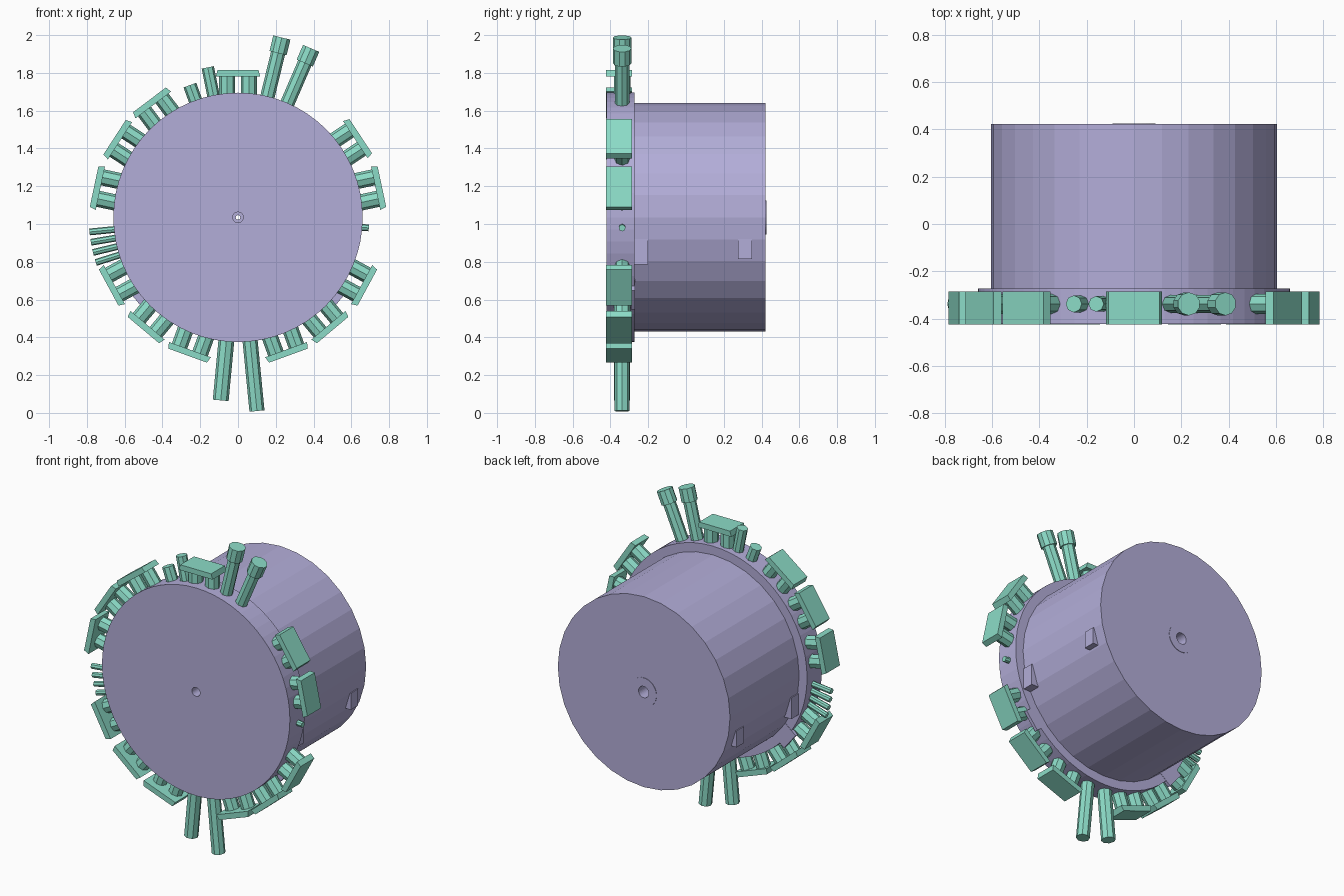
import bpy, bmesh
from math import radians, pi
from mathutils import Matrix, Vector

cube = bpy.data.objects.get("Cube")
if cube:
    bpy.data.objects.remove(cube, do_unlink=True)

AXIS_Z = 1.035   # height of the drum axis
PIN_Y = -0.338   # pins sit in the middle of the rim
PAD_Y = -0.355


def material(name, rgb):
    m = bpy.data.materials.new(name)
    m.use_nodes = True
    m.diffuse_color = (*rgb, 1)
    m.node_tree.nodes["Principled BSDF"].inputs["Base Color"].default_value = (*rgb, 1)
    return m


LILAC = material("lilac", (0.45, 0.42, 0.69))
MINT = material("mint green", (0.26, 0.71, 0.57))


def finish(bm, name, mat):
    bmesh.ops.recalc_face_normals(bm, faces=bm.faces)
    mesh = bpy.data.meshes.new(name)
    bm.to_mesh(mesh)
    bm.free()
    mesh.materials.append(mat)
    obj = bpy.data.objects.new(name, mesh)
    bpy.context.collection.objects.link(obj)
    return obj


def lathe(name, profile, sides):
    """Turn a closed (radius, y) profile around the drum axis."""
    bm = bmesh.new()
    verts = [bm.verts.new((r, y, AXIS_Z)) for r, y in profile]
    edges = [bm.edges.new((v, verts[i - 1])) for i, v in enumerate(verts)]
    bmesh.ops.spin(bm, geom=verts + edges, cent=(0, 0, AXIS_Z), axis=(0, 1, 0),
                   angle=2 * pi, steps=sides, use_merge=True)
    bmesh.ops.remove_doubles(bm, verts=bm.verts, dist=0.0001)
    return finish(bm, name, LILAC)


def radial(angle, y):
    """Frame on the rim: local z points outwards, local x along the rim."""
    return Matrix.Translation((0, y, AXIS_Z)) @ Matrix.Rotation(radians(90 - angle), 4, 'Y')


def add_pin(bm, frame, r0, r1, radius, offset=0.0, sides=8):
    bmesh.ops.create_cone(bm, cap_ends=True, segments=sides, radius1=radius, radius2=radius,
                          depth=r1 - r0,
                          matrix=frame @ Matrix.Translation((offset, 0, (r0 + r1) / 2)))


def add_box(bm, frame, size, centre):
    return bmesh.ops.create_cube(bm, size=1, matrix=frame @ Matrix.Translation(centre)
                                 @ Matrix.Diagonal((*size, 1)))["verts"]


def pin(name, angle, r1, radius):
    bm = bmesh.new()
    add_pin(bm, radial(angle, PIN_Y), 0.64, r1, radius)
    return finish(bm, name, MINT)


# Front disc with a stepped centre hole
lathe("front_disc", [(0.028, -0.422), (0.66, -0.422), (0.66, -0.272),
                     (0.012, -0.272), (0.012, -0.36), (0.028, -0.36)], 64)

# Drum body with a thin raised boss and a hole at the back
lathe("drum_body", [(0.012, -0.28), (0.605, -0.28), (0.605, 0.422), (0.09, 0.422),
                    (0.09, 0.425), (0.036, 0.425), (0.036, 0.3), (0.012, 0.3)], 32)

# Pads: a tapered plate carried by two short pins
for i, angle in enumerate((90, 127, 147, 168, 208.5, 230, 250, 290, 310, 331.5, 12, 33.5)):
    bm = bmesh.new()
    plate = add_box(bm, radial(angle, PAD_Y), (0.236, 0.138, 0.034), (0, 0, 0.762))
    inverse = radial(angle, PAD_Y).inverted()
    for v in plate:
        local = inverse @ v.co
        if local.z > 0.762:
            local.x *= 0.92
            v.co = inverse.inverted() @ local
    for offset in (-0.058, 0.058):
        add_pin(bm, radial(angle, PIN_Y), 0.64, 0.75, 0.043, offset)
    finish(bm, f"rim_pad_{i + 1}", MINT)

# Two headed posts at the top
for side, angle, tip in (("inner", 76.3, 0.98), ("outer", 66.6, 0.975)):
    bm = bmesh.new()
    add_pin(bm, radial(angle, PIN_Y), 0.64, tip - 0.08, 0.038)
    add_pin(bm, radial(angle, PIN_Y), tip - 0.085, tip, 0.049, sides=10)
    finish(bm, f"{side}_headed_post", MINT)

# Plain pins around the rim
pin("bottom_right_post", 264.6, 0.973, 0.042)
pin("bottom_left_post", 275.6, 1.03, 0.04)
pin("top_tall_pin", 101.4, 0.81, 0.033)
pin("top_short_pin", 110, 0.745, 0.036)
pin("side_stub_pin", -4.6, 0.695, 0.018)
for i in range(4):
    pin(f"thin_side_pin_{i + 1}", 185.6 + 4 * i, 0.79, 0.018)

# Side lugs on the drum and tabs behind the disc, mirrored left and right
for side, s in (("left", 1), ("right", -1)):
    for place, y, low in (("front", -0.238, 0.785), ("back", 0.312, 0.815)):
        bm = bmesh.new()
        add_box(bm, Matrix(), (0.07, 0.075, 0.92 - low),
                (s * 0.565, y, (low + 0.92) / 2))
        finish(bm, f"{side}_{place}_lug", LILAC)
    bm = bmesh.new()
    add_box(bm, radial(-90 + s * 51, -0.28), (0.13, 0.02, 0.1), (0, 0, 0.645))
    finish(bm, f"{side}_disc_tab", LILAC)
